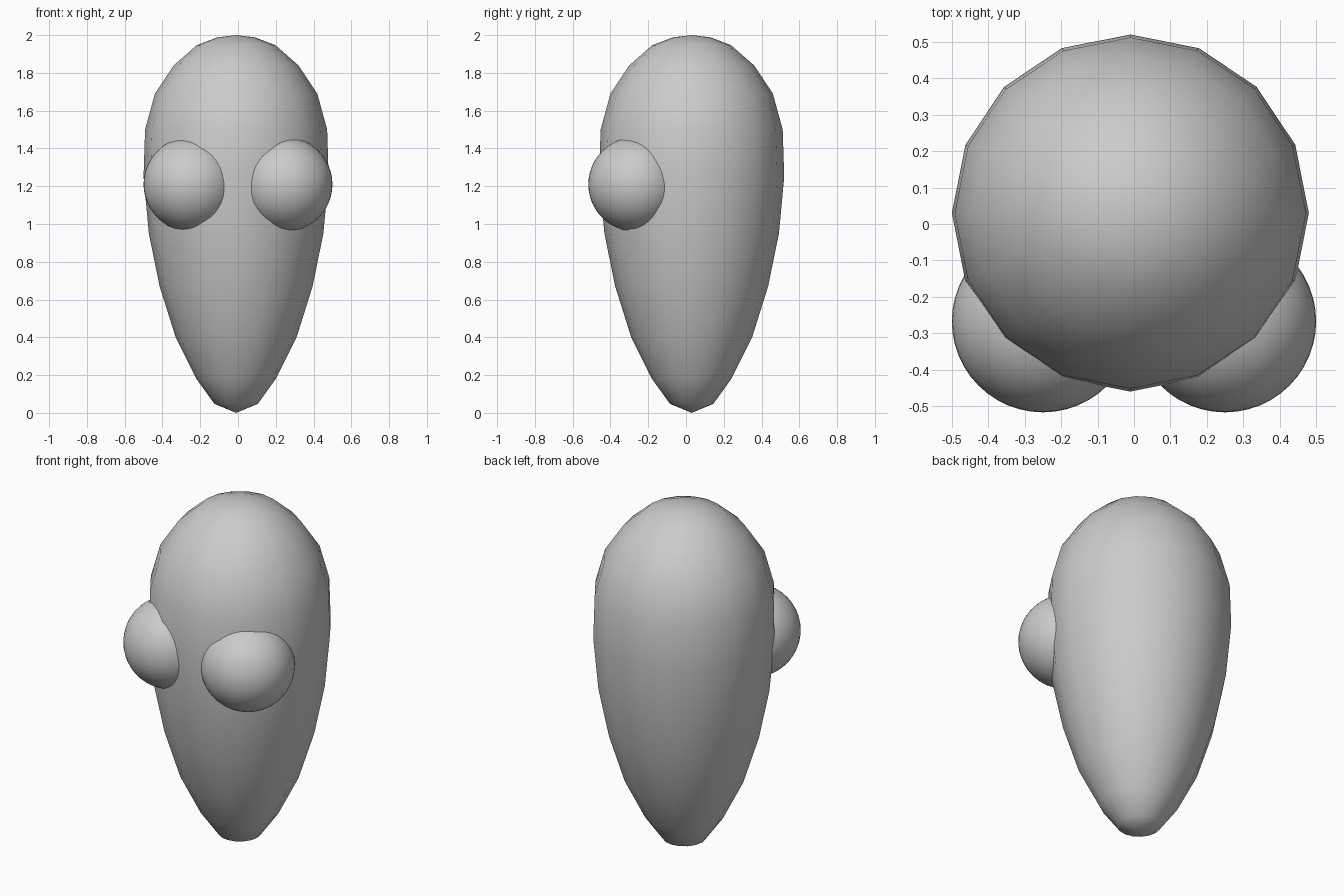
import bpy, bmesh
from math import cos, sin, pi

cube = bpy.data.objects.get("Cube")
if cube:
    bpy.data.objects.remove(cube, do_unlink=True)

grey = bpy.data.materials.new("plain grey")
grey.use_nodes = True
colour = (0.6, 0.6, 0.6, 1)
grey.diffuse_color = colour
grey.node_tree.nodes["Principled BSDF"].inputs["Base Color"].default_value = colour


def add_object(name, bm, location):
    bmesh.ops.recalc_face_normals(bm, faces=bm.faces)
    for face in bm.faces:
        face.smooth = True
    mesh = bpy.data.meshes.new(name)
    bm.to_mesh(mesh)
    bm.free()
    mesh.materials.append(grey)
    obj = bpy.data.objects.new(name, mesh)
    obj.location = location
    bpy.context.collection.objects.link(obj)
    return obj


# Tapered egg-shaped head, lathed from (radius, height) with sixteen sides
profile = [(0.115, 0.048), (0.21, 0.18), (0.32, 0.40), (0.405, 0.67),
           (0.462, 0.95), (0.49, 1.25), (0.482, 1.50), (0.43, 1.69),
           (0.33, 1.84), (0.208, 1.947), (0.1, 1.988)]
SIDES = 16
bm = bmesh.new()
rings = [[bm.verts.new((r * cos(2 * pi * i / SIDES), r * sin(2 * pi * i / SIDES), z))
          for i in range(SIDES)] for r, z in profile]
bottom = bm.verts.new((0, 0, 0))
top = bm.verts.new((0, 0, 2))
for i in range(SIDES):
    j = (i + 1) % SIDES
    for low, high in zip(rings, rings[1:]):
        bm.faces.new((low[i], low[j], high[j], high[i]))
    bm.faces.new((bottom, rings[0][j], rings[0][i]))
    bm.faces.new((top, rings[-1][i], rings[-1][j]))
add_object("head", bm, (-0.01, 0.03, 0))

# Pair of round eyes set into the front
for name, side in (("left_eye", 1), ("right_eye", -1)):
    bm = bmesh.new()
    bmesh.ops.create_uvsphere(bm, u_segments=48, v_segments=24, radius=0.25)
    add_object(name, bm, (side * 0.25, -0.267, 1.21))
